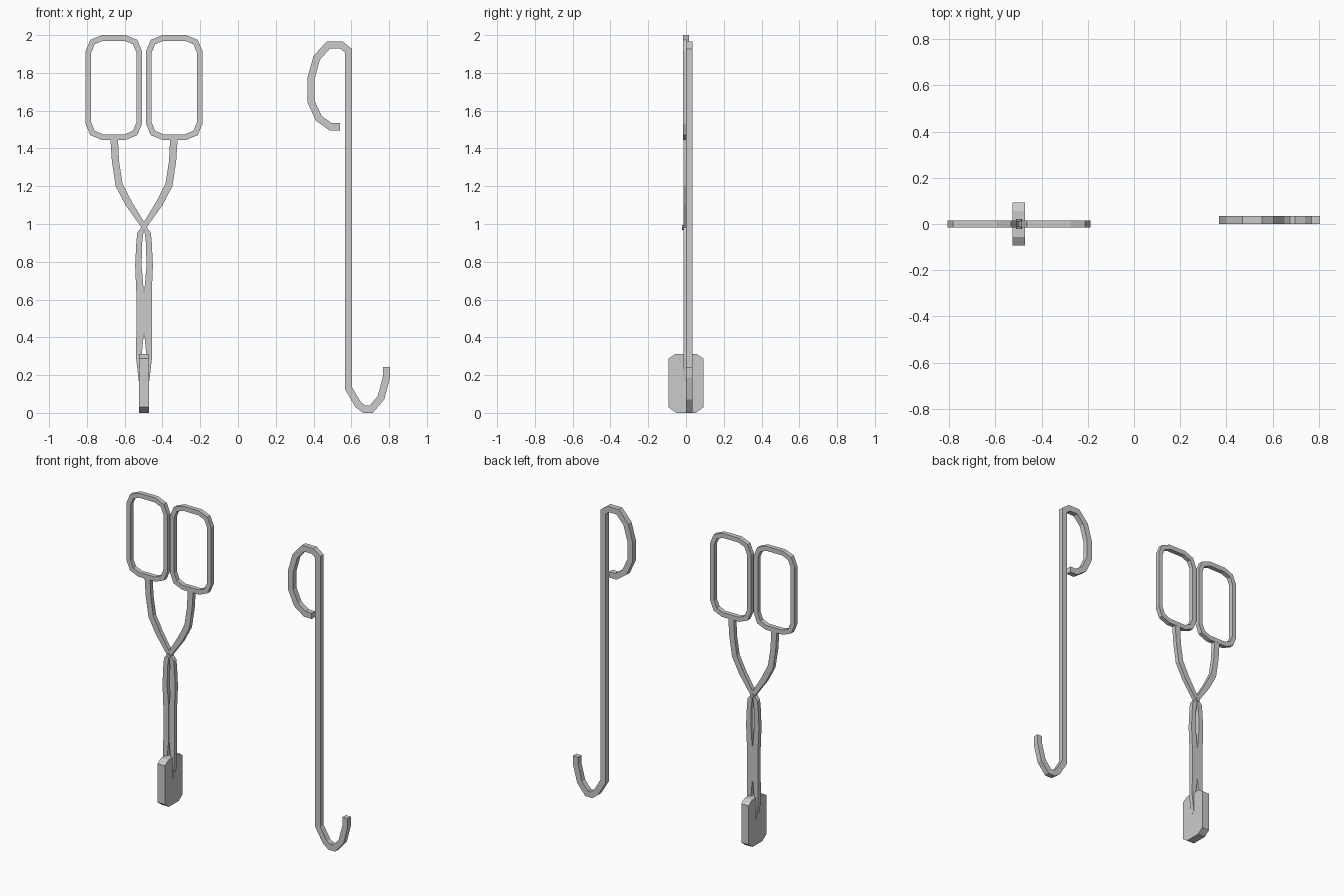
import bpy, bmesh, math
from mathutils import Vector

if "Cube" in bpy.data.objects:
    bpy.data.objects.remove(bpy.data.objects["Cube"])

CX = -0.4975  # centre line of the tongs


def finish(name, bm):
    bmesh.ops.recalc_face_normals(bm, faces=bm.faces)
    me = bpy.data.meshes.new(name)
    bm.to_mesh(me)
    bm.free()
    ob = bpy.data.objects.new(name, me)
    bpy.context.collection.objects.link(ob)
    return ob


def ribbon(name, pairs, y0, y1, closed=False):
    """Flat bar in the xz plane from pairs of edge points, solid from y0 to y1."""
    bm = bmesh.new()
    rings = [[bm.verts.new((p[0], y, p[1])) for p, y in
              ((a, y0), (b, y0), (b, y1), (a, y1))] for a, b in pairs]
    n = len(rings)
    for i in range(n if closed else n - 1):
        r, s = rings[i], rings[(i + 1) % n]
        for k in range(4):
            j = (k + 1) % 4
            bm.faces.new((r[k], r[j], s[j], s[k]))
    if not closed:
        bm.faces.new(rings[0])
        bm.faces.new(rings[-1])
    return finish(name, bm)


def offset_pairs(path, width, closed=False):
    """Mitred left and right edges of a centre line."""
    pts = [Vector(p) for p in path]
    n, out = len(pts), []
    for i, p in enumerate(pts):
        a = pts[i - 1] if (i or closed) else None
        b = pts[(i + 1) % n] if (i < n - 1 or closed) else None
        dirs = [d.normalized() for d in ([p - a] if a else []) + ([b - p] if b else [])]
        normals = [Vector((-d.y, d.x)) for d in dirs]
        m = sum(normals, Vector((0, 0))).normalized()
        m *= width / 2 / m.dot(normals[0])
        out.append((p + m, p - m))
    return out


# Tongs: edge pairs (outer, inner), as distance from the centre line and height
arm = [((.178, 1.45), (.138, 1.45)), ((.170, 1.33), (.132, 1.33)),
       ((.150, 1.20), (.114, 1.215)), ((.098, 1.10), (.066, 1.12)),
       ((.016, .985), (0, 1.012)), ((.012, .975), (0, .972))]
blade = [((.014, .982), (0, .982)), ((.036, .955), (.003, .955)),
         ((.041, .90), (.010, .90)), ((.047, .78), (.013, .78)),
         ((.041, .64), (.001, .64)), ((.041, .42), (.001, .42)),
         ((.042, .29), (.014, .29)), ((.028, .17), (.025, .17))]

for side, s in (("left", -1), ("right", 1)):
    # Finger loop with two-step corners
    r, hx, hz = 0.075, 0.135, 0.2625
    loop = []
    for q, (sx, sz) in enumerate(((1, 1), (-1, 1), (-1, -1), (1, -1))):
        for k in range(3):
            t = math.radians(90 * q + 45 * k)
            loop.append((CX + s * 0.16 + sx * (hx - r) + r * math.cos(t),
                         1.7225 + sz * (hz - r) + r * math.sin(t)))
    ribbon(side + "_finger_loop", offset_pairs(loop, 0.03, True), -0.015, 0.015, True)
    # Arm and blade
    for part, rows in (("arm", arm), ("blade", blade)):
        ribbon(side + "_" + part,
               [tuple((CX + s * x, z) for x, z in row) for row in rows], -0.014, 0.014)

# Pivot rivet
bpy.ops.mesh.primitive_cylinder_add(vertices=8, radius=0.013, depth=0.042,
                                    location=(CX, 0, 0.982), rotation=(math.pi / 2, 0, 0))
bpy.context.object.name = "pivot_rivet"

# Gripping pad: chamfered plate
bm = bmesh.new()
outline = [(-.052, 0), (.052, 0), (.093, .03), (.093, .288), (.057, .312),
           (-.057, .312), (-.093, .288), (-.093, .03)]
face = bm.faces.new([bm.verts.new((CX - 0.027, y, z)) for y, z in outline])
ext = bmesh.ops.extrude_face_region(bm, geom=[face])
bmesh.ops.translate(bm, vec=(0.054, 0, 0),
                    verts=[v for v in ext["geom"] if isinstance(v, bmesh.types.BMVert)])
finish("gripping_pad", bm)

# Hook rod: curled handle, long stem, open hook
rod = [(.54, 1.515), (.49, 1.515), (.427, 1.56), (.386, 1.65), (.386, 1.77),
       (.417, 1.88), (.477, 1.947), (.547, 1.947), (.585, 1.918), (.585, .13),
       (.637, .043), (.669, .019), (.705, .019), (.757, .08), (.786, .19), (.786, .243)]
ribbon("hook_rod", offset_pairs(rod, 0.038), 0.0, 0.035)
